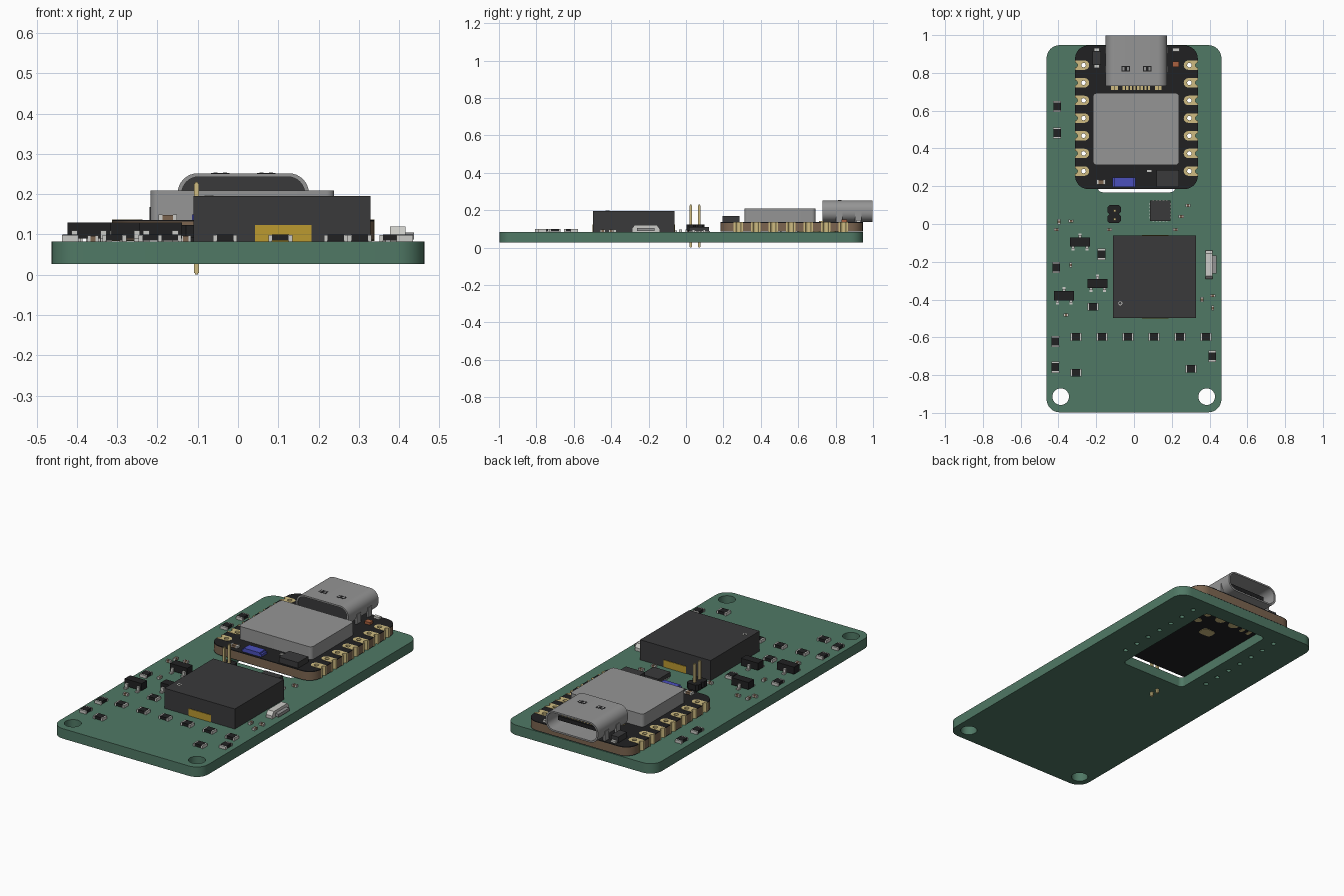
import bpy, bmesh, math
from mathutils import Matrix

if "Cube" in bpy.data.objects:
    bpy.data.objects.remove(bpy.data.objects["Cube"])

def mat(name, r, g, b):
    m = bpy.data.materials.new(name)
    m.diffuse_color = (r, g, b, 1)
    m.use_nodes = True
    m.node_tree.nodes["Principled BSDF"].inputs["Base Color"].default_value = m.diffuse_color
    return m

GREEN = mat("board_green", .08, .19, .13)
BLACK = mat("black", .015, .015, .016)
DARK = mat("dark_plastic", .042, .042, .044)
GOLD = mat("gold", .62, .5, .22)
AMBER = mat("amber", .5, .32, .03)
BROWN = mat("laminate_brown", .2, .13, .08)
BLUE = mat("blue", .07, .08, .5)
RED = mat("copper_red", .4, .12, .05)
METAL = mat("steel", .3, .3, .3)
TIN = mat("tin", .6, .6, .57)

def finish(name, bm, m):
    bmesh.ops.remove_doubles(bm, verts=bm.verts, dist=1e-5)
    bmesh.ops.recalc_face_normals(bm, faces=bm.faces)
    me = bpy.data.meshes.new(name)
    bm.to_mesh(me)
    bm.free()
    me.shade_smooth()
    me.set_sharp_from_angle(angle=math.radians(35))
    if m:
        me.materials.append(m)
    ob = bpy.data.objects.new(name, me)
    bpy.context.collection.objects.link(ob)
    return ob

def boxes(name, spans, m):
    """One object of boxes, each (x0, x1, y0, y1, z0, z1)."""
    bm = bmesh.new()
    for x0, x1, y0, y1, z0, z1 in spans:
        mx = Matrix.Translation(((x0 + x1) / 2, (y0 + y1) / 2, (z0 + z1) / 2)) \
            @ Matrix.Diagonal((x1 - x0, y1 - y0, z1 - z0, 1))
        bmesh.ops.create_cube(bm, size=1, matrix=mx)
    return finish(name, bm, m)

def cbox(x, y, w, d, z0, z1):
    return (x - w / 2, x + w / 2, y - d / 2, y + d / 2, z0, z1)

def arc(cx, cy, r, a0, a1, n=8):
    return [(cx + r * math.cos(math.radians(a0 + (a1 - a0) * i / n)),
             cy + r * math.sin(math.radians(a0 + (a1 - a0) * i / n))) for i in range(n + 1)]

def circle(cx, cy, r, n=20):
    return arc(cx, cy, r, 0, 360, n)[:-1]

def rrect(x0, x1, y0, y1, r):
    return (arc(x1 - r, y1 - r, r, 0, 90) + arc(x0 + r, y1 - r, r, 90, 180)
            + arc(x0 + r, y0 + r, r, 180, 270) + arc(x1 - r, y0 + r, r, 270, 360))

def plate(name, loops, z0, z1, m, turn=None):
    """Filled outline(s), inner loops become holes, extruded from z0 to z1."""
    cu = bpy.data.curves.new(name, 'CURVE')
    cu.dimensions, cu.fill_mode, cu.extrude = '2D', 'BOTH', (z1 - z0) / 2
    for pts in loops:
        sp = cu.splines.new('POLY')
        sp.points.add(len(pts) - 1)
        for p, (x, y) in zip(sp.points, pts):
            p.co = (x, y, 0, 1)
        sp.use_cyclic_u = True
    tmp = bpy.data.objects.new(name + "_curve", cu)
    bpy.context.collection.objects.link(tmp)
    me = bpy.data.meshes.new_from_object(tmp.evaluated_get(bpy.context.evaluated_depsgraph_get()))
    bm = bmesh.new()
    bm.from_mesh(me)
    bpy.data.objects.remove(tmp)
    bpy.data.curves.remove(cu)
    bpy.data.meshes.remove(me)
    bmesh.ops.translate(bm, verts=bm.verts, vec=(0, 0, (z0 + z1) / 2))
    if turn:
        bmesh.ops.transform(bm, verts=bm.verts, matrix=turn)
    return finish(name, bm, m)

CX = .013                      # radio module centre line
T = .083                       # top of main board
PAD_Y = [.28 + .0935 * i for i in range(7)]
PX = .28                       # pad hole offset from CX

# main board with window, mounting holes and pad vias
vias = [circle(CX + s * PX, y, .013, 12) for s in (-1, 1) for y in PAD_Y]
plate("main_board", [rrect(-.463, .463, -.997, .947, .07),
                     rrect(CX - .205, CX + .205, .168, .86, .025),
                     circle(-.388, -.914, .044, 28), circle(.385, -.914, .044, 28)] + vias,
      .027, T, GREEN)

# radio module board with notched edges
L, R = CX - .325, CX + .325
outline = arc(R - .07, .875, .07, 0, 90) + arc(L + .07, .875, .07, 90, 180)
for y in reversed(PAD_Y):
    outline += arc(L, y, .016, 90, -90, 6)
outline += arc(L + .07, .255, .07, 180, 270) + arc(R - .07, .255, .07, 270, 360)
for y in PAD_Y:
    outline += arc(R, y, .016, 270, 90, 6)
holes = [circle(CX + s * PX, y, .015, 12) for s in (-1, 1) for y in PAD_Y]
plate("module_board", [outline] + holes, .088, .132, BROWN)
plate("module_mask_top", [outline] + holes, .132, .136, BLACK)
plate("module_mask_bottom", [outline] + holes, .085, .088, BLACK)

# castellated gold pads
pads = []
for s in (-1, 1):
    for y in PAD_Y:
        u = [(.326, .025)] + arc(.275, 0, .025, 90, 270) + [(.326, -.025)] + arc(.326, 0, .014, 270, 90, 6)
        pads.append([(CX + s * a, y + b) for a, b in u])
        pads.append(circle(CX + s * PX, y, .012, 12))
plate("module_pads", pads, .084, .1375, GOLD)

# gold test pads on the underside of the module
plate("underside_pads", [circle(.14, .78, .02), circle(.14, .7, .02), circle(.05, .78, .03), circle(-.04, .78, .03),
                         rrect(-.02, .06, .6, .66, .02), rrect(-.12, -.1, .75, .82, .005),
                         rrect(-.165, -.145, .75, .82, .005)], .083, .0855, GOLD)

# shield can
plate("shield_can", [rrect(-.217, .239, .312, .693, .02)], .136, .209, METAL)

# port shell: stadium tube along y, with inner plug and tongue
UP = Matrix.Rotation(math.radians(90), 4, 'X')
plate("port_shell", [rrect(CX - .163, CX + .163, .138, .252, .05),
                     rrect(CX - .153, CX + .153, .147, .243, .042)], -.998, -.73, METAL, UP)
plate("port_plug", [rrect(CX - .154, CX + .154, .146, .244, .042)], -.78, -.736, DARK, UP)
boxes("port_tongue", [cbox(CX, .86, .24, .18, .184, .206)], BLACK)
boxes("port_tongue_contacts", [cbox(CX - .1 + .02 * i, .88, .009, .12, z, z + .003)
                               for i in range(11) for z in (.205, .182)], GOLD)
boxes("port_shell_slots", [cbox(CX + s * .057, .822, .046, .03, .25, .2527) for s in (-1, 1)], BLACK)
boxes("port_shell_springs", [cbox(CX + s * .057 + t * .012, .822, .01, .018, .251, .2535)
                             for s in (-1, 1) for t in (-1, 1)], METAL)
boxes("port_legs", [cbox(CX + s * .16, y, .012, .035, .136, .19) for s in (-1, 1) for y in (.82, .92)], METAL)
boxes("port_solder_pins", [cbox(CX - .125 + .0192 * i, .722, .012 if 1 < i < 12 else .017, .024, .136, .141)
                           for i in range(14) if i not in (2, 11)], GOLD)

# small parts on the module
boxes("module_diode", [cbox(-.197, .878, .046, .075, .136, .168)], DARK)
boxes("module_diode_ends", [cbox(-.197, .878, .03, .105, .136, .146)], TIN)
boxes("module_chip", [cbox(.178, .24, .12, .09, .136, .168)], DARK)
boxes("module_crystal", [cbox(-.053, .222, .1, .05, .136, .158)], BLUE)
boxes("module_crystal_ends", [cbox(-.053, .222, .122, .05, .136, .15)], BLUE)
boxes("module_resistor", [cbox(-.175, .222, .03, .024, .136, .148)], BROWN)
boxes("module_resistor_ends", [cbox(-.175 + s * .018, .222, .01, .026, .136, .149) for s in (-1, 1)], TIN)
boxes("module_light", [cbox(.222, .846, .034, .03, .136, .15)], RED)
boxes("module_capacitor", [cbox(.222, .922, .036, .02, .136, .148), cbox(.08, .28, .024, .012, .136, .143)], TIN)

# large sensor block with gold contact windows front and back
boxes("sensor_block", [(-.11, .329, -.498, -.062, T, .196)], DARK)
boxes("sensor_contacts", [(.042, .182, -.501, -.48, T, .123), (.042, .182, -.08, -.059, T, .123)], AMBER)
plate("sensor_corner_mark", [circle(-.072, -.42, .011), circle(-.072, -.42, .007)], .195, .197, TIN)

# two-pin header
hdr = []
for y in (.028, .076):
    for a, b in ((.036, .012), (.036, -.012), (.024, -.024), (-.024, -.024),
                 (-.036, -.012), (-.036, .012), (-.024, .024), (.024, .024)):
        hdr.append((-.105 + a, y + b))
boxes("header_feet", [cbox(-.105, .052, .05, .08, T, .1)], BLACK)
plate("header_block_a", [hdr[:8]], .092, .124, BLACK)
plate("header_block_b", [hdr[8:]], .092, .124, BLACK)
boxes("header_pins", [cbox(-.103, y, .013, .013, .004, .226) for y in (.026, .071)]
      + [cbox(-.103, y, .007, .007, 0, .23) for y in (.026, .071)], GOLD)

# square chip
boxes("square_chip", [cbox(.138, .07, .108, .108, T + .003, .11)], DARK)
boxes("square_chip_pads", [cbox(.138 + .018 * i, .07, .009, .114, T, .088) for i in range(-2, 3)]
      + [cbox(.138, .07 + .018 * i, .114, .009, T, .088) for i in range(-2, 3)], TIN)

# side push button
SIDE = Matrix(((0, 0, 1, 0), (1, 0, 0, 0), (0, 1, 0, 0), (0, 0, 0, 1)))
plate("button_frame", [[(-.29, T), (-.14, T), (-.14, .1), (-.155, .12), (-.275, .12), (-.29, .1)]],
      .378, .416, TIN, SIDE)
plate("button_key", [[(-.262, .088), (-.168, .088), (-.168, .105), (-.262, .105)]], .416, .437, METAL, SIDE)

# three-leg transistors
for i, (x, y) in enumerate([(-.286, -.095), (-.37, -.38), (-.192, -.314)]):
    boxes(f"transistor_{i}", [cbox(x, y, .106, .048, .09, .13)], BLACK)
    boxes(f"transistor_legs_{i}", [s for dx, dy in ((0, 1), (-.036, -1), (.036, -1))
          for s in (cbox(x + dx, y + dy * .029, .016, .014, .09, .11),
                    cbox(x + dx, y + dy * .036, .016, .02, T, .09))], TIN)

# black chip parts with tin ends: (x, y, upright)
chips = [(-.307 + .1375 * i, -.598, 0) for i in range(6)] + [
    (-.307, -.788, 0), (.302, -.767, 0), (-.217, -.438, 0), (-.407, .622, 1), (-.407, .482, 1),
    (-.411, -.23, 1), (-.172, -.16, 1), (-.416, -.622, 1), (-.416, -.758, 1), (.414, -.7, 1)]
for i, (x, y, up) in enumerate(chips):
    def part(off, w, d, z0, z1):
        return cbox(x, y + off, d, w, z0, z1) if up else cbox(x + off, y, w, d, z0, z1)
    boxes(f"chip_{i}", [part(0, .042, .04, T + .002, .1)], BLACK)
    boxes(f"chip_ends_{i}", [part(s * .025, .009, .041, T, .099) for s in (-1, 1)], TIN)

# tiny capacitors: (x, y, upright)
tiny = [(-.397, .012, 1), (-.333, .015, 0), (-.41, -.03, 0), (-.13, -.03, 0), (.22, -.03, 0), (.25, .04, 0),
        (.286, .098, 0), (-.335, -.217, 1), (-.36, -.482, 0), (.36, -.4, 1), (.417, -.38, 0), (.417, -.445, 1)]
body, ends = [], []
for x, y, up in tiny:
    for off, w, d, z1, out in ((0, .016, .014, .096, body), (-.01, .007, .015, .097, ends), (.01, .007, .015, .097, ends)):
        out.append(cbox(x, y + off, d, w, T, z1) if up else cbox(x + off, y, w, d, T, z1))
boxes("tiny_capacitors", body, BROWN)
boxes("tiny_capacitor_ends", ends, TIN)
